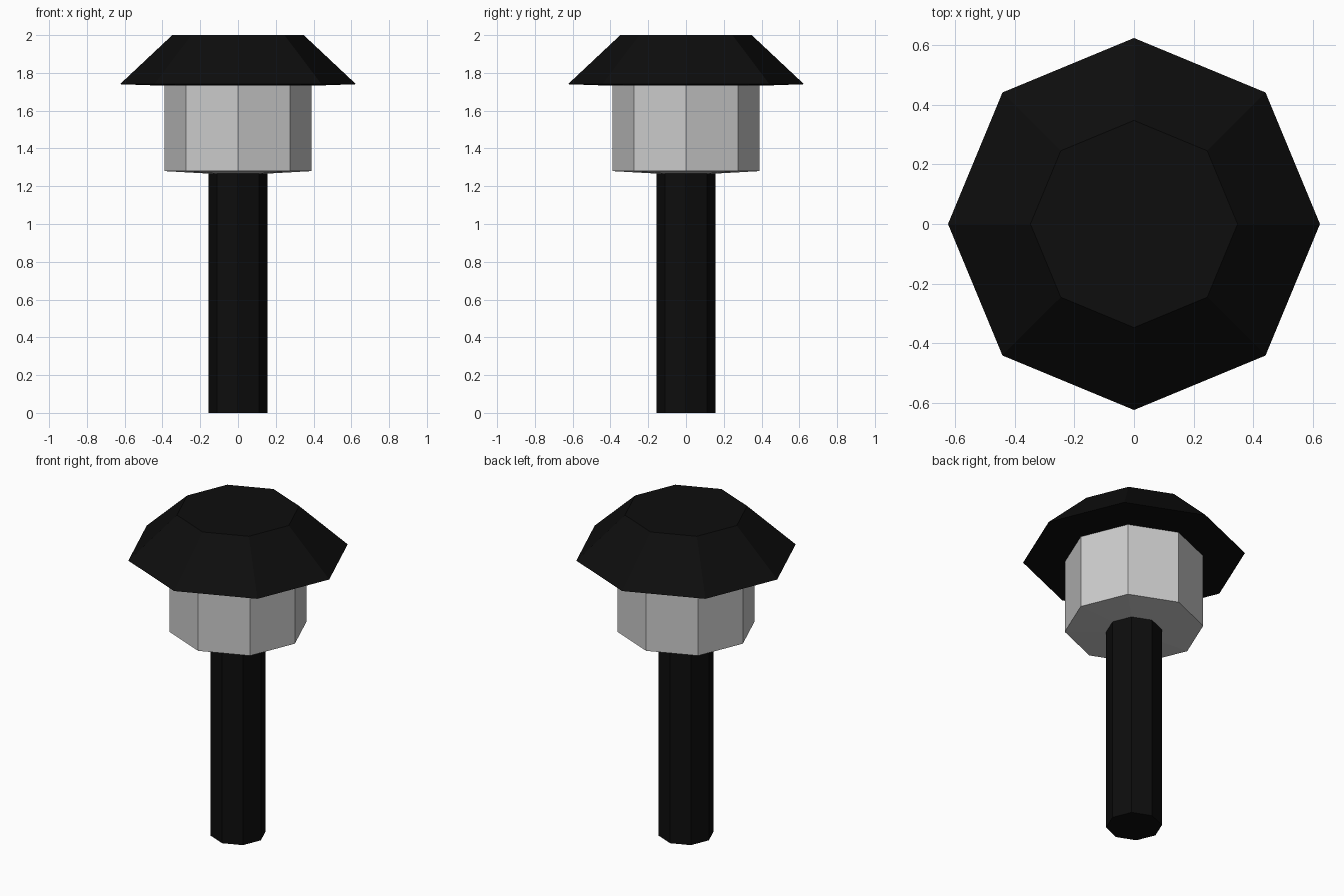
import bpy, bmesh
from math import cos, sin, tau

if "Cube" in bpy.data.objects:
    bpy.data.objects.remove(bpy.data.objects["Cube"])

SIDES = 8


def lathe(name, profile, mat=None):
    """Flat-faced octagonal solid from (radius, z) points, bottom to top."""
    bm = bmesh.new()
    rings = [[bm.verts.new((r * cos(tau * i / SIDES), r * sin(tau * i / SIDES), z))
              for i in range(SIDES)] for r, z in profile]
    for low, high in zip(rings, rings[1:]):
        for i in range(SIDES):
            j = (i + 1) % SIDES
            bm.faces.new((low[i], low[j], high[j], high[i]))
    bm.faces.new(rings[0][::-1])
    bm.faces.new(rings[-1])
    bmesh.ops.recalc_face_normals(bm, faces=bm.faces)
    mesh = bpy.data.meshes.new(name)
    bm.to_mesh(mesh)
    bm.free()
    obj = bpy.data.objects.new(name, mesh)
    bpy.context.collection.objects.link(obj)
    if mat:
        mesh.materials.append(mat)
    return obj


black = bpy.data.materials.new("black_metal")
black.diffuse_color = (0.004, 0.004, 0.004, 1)
black.use_nodes = True
black.node_tree.nodes["Principled BSDF"].inputs["Base Color"].default_value = black.diffuse_color

# Post
lathe("post", [(0.157, 0.0), (0.157, 1.267)], black)
# Lamp body, its underside dipping slightly toward the post
lathe("lamp_body", [(0.157, 1.267), (0.39, 1.28), (0.39, 1.732)])
# Sloping cap with a flat top and overhanging rim
lathe("cap", [(0.39, 1.732), (0.625, 1.74), (0.348, 2.0)], black)
